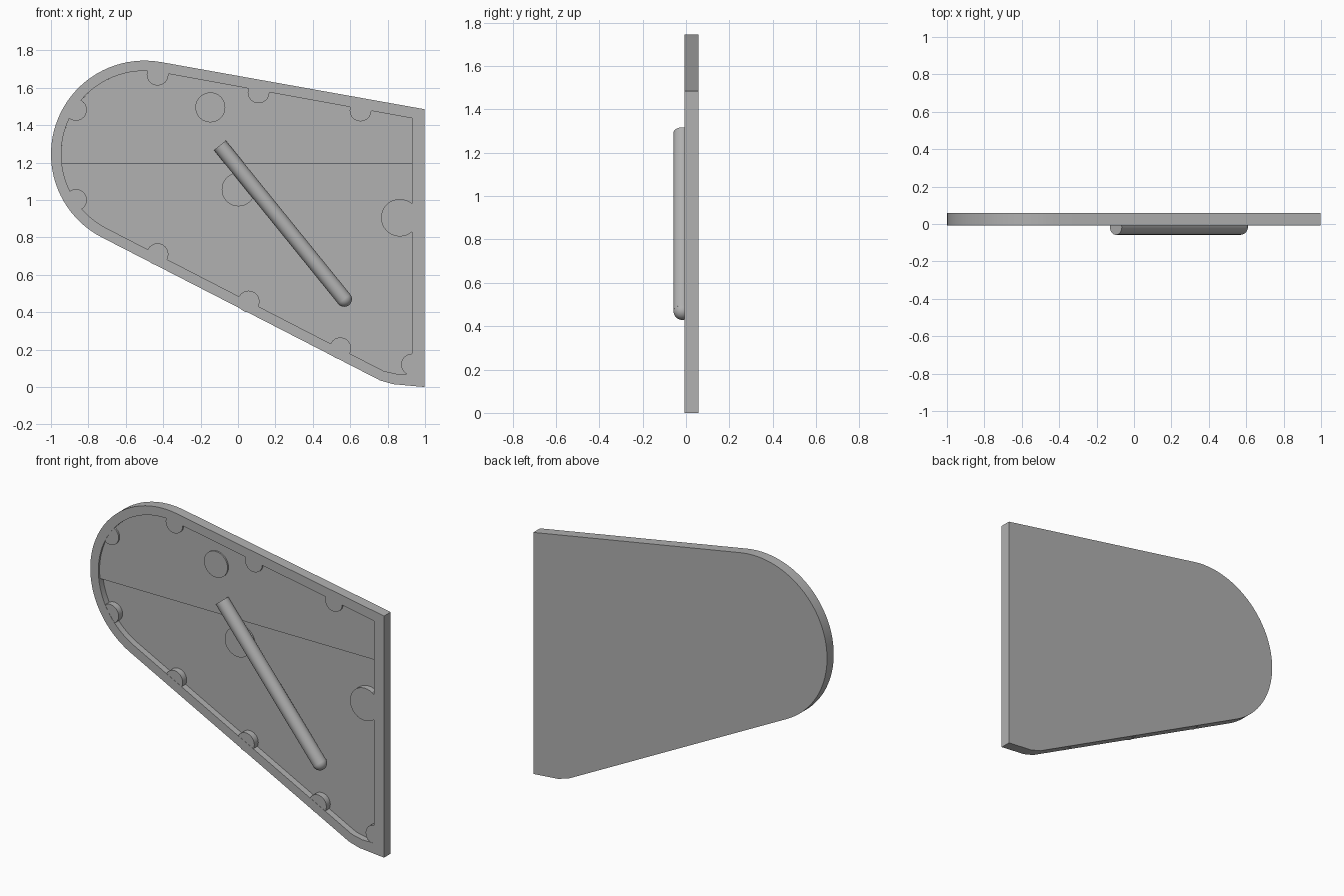
import bpy, bmesh
from math import cos, sin, radians
from mathutils import Vector

if "Cube" in bpy.data.objects:
    bpy.data.objects.remove(bpy.data.objects["Cube"])

FRONT, UPPER, LOWER, BACK = -0.007, 0.005, 0.033, 0.058

grey = bpy.data.materials.new("dark_grey")
grey.diffuse_color = (0.44, 0.44, 0.44, 1)
grey.use_nodes = True
grey.node_tree.nodes["Principled BSDF"].inputs["Base Color"].default_value = grey.diffuse_color


def finish(bm, name):
    bmesh.ops.recalc_face_normals(bm, faces=bm.faces)
    me = bpy.data.meshes.new(name)
    bm.to_mesh(me)
    bm.free()
    ob = bpy.data.objects.new(name, me)
    bpy.context.collection.objects.link(ob)
    return ob


def arc(cx, cz, r, a0, a1, n):
    return [(cx + r * cos(radians(a0 + (a1 - a0) * i / n)),
             cz + r * sin(radians(a0 + (a1 - a0) * i / n))) for i in range(n + 1)]


def prism(name, pts, y0, y1):
    bm = bmesh.new()
    a = [bm.verts.new((x, y0, z)) for x, z in pts]
    b = [bm.verts.new((x, y1, z)) for x, z in pts]
    bm.faces.new(a)
    bm.faces.new(b)
    for i in range(len(pts)):
        j = (i + 1) % len(pts)
        bm.faces.new((a[i], a[j], b[j], b[i]))
    return finish(bm, name)


def ring(name, outer, inner, y0, y1):
    bm = bmesh.new()
    loops = [[bm.verts.new((x, y, z)) for x, z in pts]
             for pts, y in ((outer, y0), (outer, y1), (inner, y1), (inner, y0))]
    n = len(outer)
    for k in range(4):
        p, q = loops[k], loops[(k + 1) % 4]
        for i in range(n):
            j = (i + 1) % n
            bm.faces.new((p[i], p[j], q[j], q[i]))
    return finish(bm, name)


# Outlines of the panel and its recess
C = (-0.5, 1.245)
outer = arc(*C, 0.5, 80, 243, 40) + [(0.76, 0.035), (0.83, 0.015), (0.998, 0.0), (0.998, 1.485)]
inner = arc(*C, 0.445, 80, 243, 40) + [(0.78, 0.085), (0.85, 0.07), (0.93, 0.07), (0.93, 1.437)]

# Back plate, raised rim and the shallower upper floor
prism("back_plate", outer, LOWER, BACK)
ring("rim", outer, inner, FRONT, LOWER)
prism("upper_floor", arc(*C, 0.445, 80, 186.8, 26) + [(0.93, 1.192), (0.93, 1.437)], UPPER, LOWER)

# Small fixing tabs around the rim
tabs = [(-0.43, 1.67), (0.11, 1.575), (0.655, 1.478), (-0.866, 1.482), (-0.866, 1.0),
        (-0.43, 0.71), (0.057, 0.457), (0.547, 0.207), (0.93, 0.12)]
for i, (x, z) in enumerate(tabs):
    prism(f"rim_tab_{i + 1}", arc(x, z, 0.058, 0, 345, 23), FRONT + 0.0015, LOWER)

# Larger round bosses
for i, (x, z, r) in enumerate([(-0.148, 1.495, 0.08), (0.003, 1.056, 0.09), (0.865, 0.905, 0.1)]):
    prism(f"boss_{i + 1}", arc(x, z, r, 0, 350, 35), FRONT + 0.0025, LOWER)

# Diagonal handle bar: square-cut top, rounded lower end
R, Y = 0.041, -0.017
top, end = Vector((-0.097, Y, 1.292)), Vector((0.568, Y, 0.47))
bpy.ops.mesh.primitive_cylinder_add(vertices=32, radius=R, depth=(end - top).length,
                                    location=(top + end) / 2)
bar = bpy.context.object
bar.name = "handle_bar"
bar.rotation_euler = (end - top).to_track_quat('Z', 'Y').to_euler()
bpy.ops.mesh.primitive_uv_sphere_add(segments=32, ring_count=16, radius=R, location=end)
bpy.context.object.name = "handle_end"

# Shading and colour
for ob in bpy.data.objects:
    ob.data.materials.append(grey)
bpy.ops.object.select_all(action='SELECT')
bpy.ops.object.shade_smooth_by_angle(angle=radians(30))
